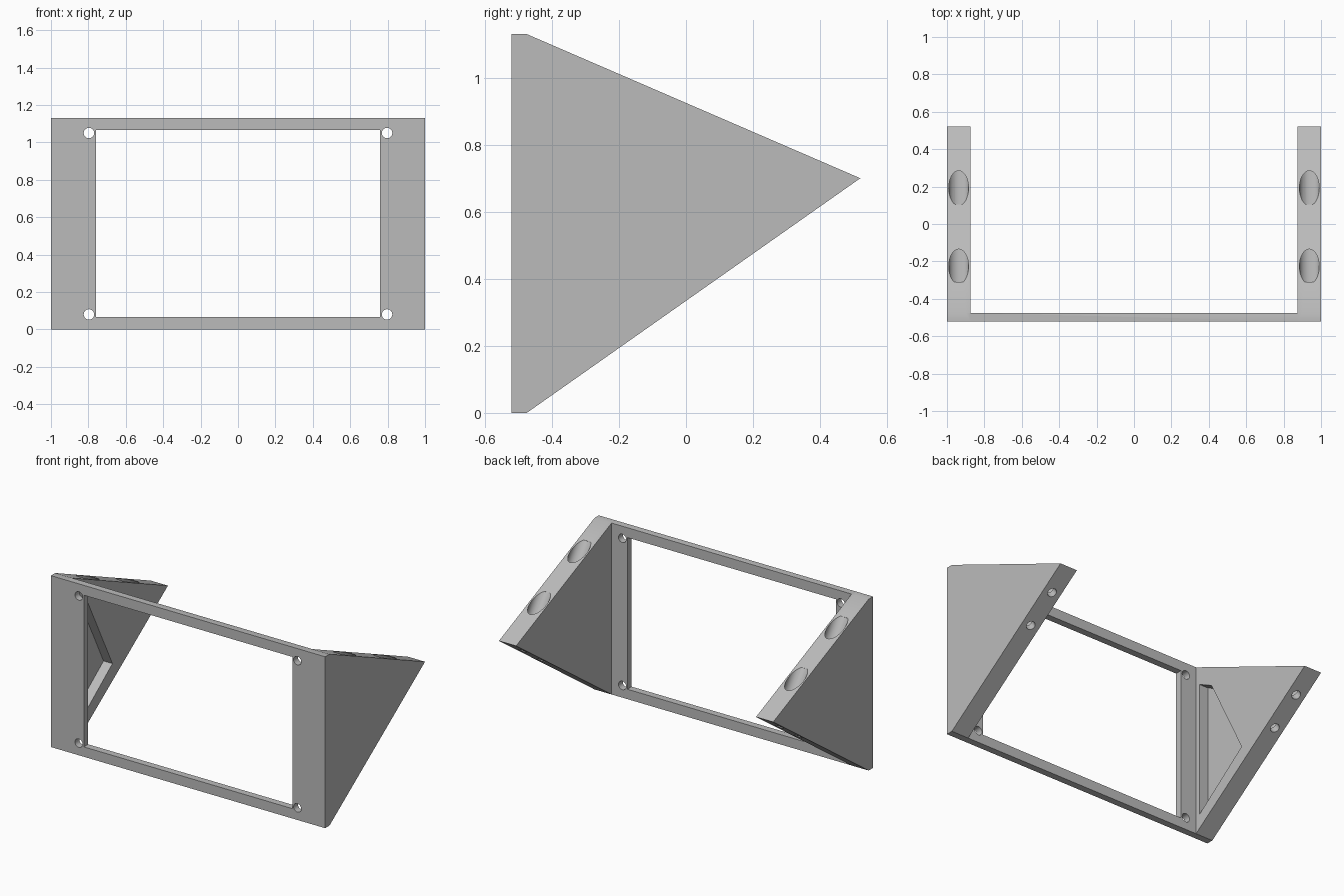
import bpy, bmesh, math
from mathutils import Matrix, Vector

old = bpy.data.objects.get("Cube")
if old:
    bpy.data.objects.remove(old, do_unlink=True)

GREY = (0.5, 0.5, 0.5, 1.0)
mat = bpy.data.materials.new("plain_grey")
mat.use_nodes = True
mat.diffuse_color = GREY
mat.node_tree.nodes["Principled BSDF"].inputs["Base Color"].default_value = GREY

FRONT, BACK, TIP = -0.52, -0.475, 0.52
HEIGHT, TIP_Z = 1.13, 0.70
WING = 0.125


def make_object(name, bm):
    bmesh.ops.recalc_face_normals(bm, faces=bm.faces)
    mesh = bpy.data.meshes.new(name)
    bm.to_mesh(mesh)
    bm.free()
    mesh.materials.append(mat)
    obj = bpy.data.objects.new(name, mesh)
    bpy.context.collection.objects.link(obj)
    return obj


def prism(name, profile, x0, x1):
    """Extrude a (y, z) profile along x."""
    bm = bmesh.new()
    face = bm.faces.new([bm.verts.new((x0, y, z)) for y, z in profile])
    ext = bmesh.ops.extrude_face_region(bm, geom=[face])
    verts = [g for g in ext["geom"] if isinstance(g, bmesh.types.BMVert)]
    bmesh.ops.translate(bm, verts=verts, vec=(x1 - x0, 0, 0))
    return make_object(name, bm)


def box(name, x, y0, y1, z0, z1):
    return prism(name, [(y0, z0), (y1, z0), (y1, z1), (y0, z1)], -x, x)


def rod(name, base, tilt, start, end, radius):
    """Cylinder along a tilted z axis, from start to end past the base."""
    bm = bmesh.new()
    matrix = (Matrix.Translation(base) @ Matrix.Rotation(tilt, 4, "X")
              @ Matrix.Translation((0, 0, (start + end) / 2)))
    bmesh.ops.create_cone(bm, cap_ends=True, segments=32, radius1=radius,
                          radius2=radius, depth=end - start, matrix=matrix)
    return make_object(name, bm)


def combine(target, other, operation):
    mod = target.modifiers.new(operation.lower(), "BOOLEAN")
    mod.operation, mod.solver, mod.object = operation, "EXACT", other
    bpy.context.view_layer.objects.active = target
    bpy.ops.object.modifier_apply(modifier=mod.name)
    bpy.data.objects.remove(other, do_unlink=True)


# Front plate joined with a pointed wing at each end
body = box("bracket_frame", 0.9, FRONT, BACK, 0, HEIGHT)
wing_profile = [(FRONT, 0), (BACK, 0), (TIP, TIP_Z), (BACK, HEIGHT), (FRONT, HEIGHT)]
for side in (-1, 1):
    wing = prism("wing", wing_profile, side * (1 - WING), side)
    combine(body, wing, "UNION")

# Window opening
combine(body, box("window", 0.76, FRONT - 0.1, BACK + 0.1, 0.065, 1.065), "DIFFERENCE")

# Corner screw holes through the plate
for x in (-0.797, 0.797):
    for z in (0.08, 1.05):
        hole = rod("corner_hole", (x, FRONT, z), -math.pi / 2, -0.05, 0.12, 0.028)
        combine(body, hole, "DIFFERENCE")

# Counterbored screw holes square to the lower slope of each wing
slope = math.atan2(TIP_Z, TIP - BACK)
for x in (-1 + WING / 2, 1 - WING / 2):
    for y, reach in ((0.367, 0.385), (0.172, 0.77)):
        base = Vector((x, y, (y - BACK) * math.tan(slope)))
        combine(body, rod("screw_hole", base, slope, -0.05, 0.1, 0.028), "DIFFERENCE")
        combine(body, rod("counterbore", base, slope, 0.05, reach, 0.053), "DIFFERENCE")

# Shallow pocket on the inner face of the right wing
pocket = prism("pocket", [(-0.444, 0.117), (-0.058, 0.407), (-0.334, 0.945), (-0.444, 1.0)],
               -0.94, -0.8)
combine(body, pocket, "DIFFERENCE")

# Smooth hole walls, crisp edges elsewhere
bpy.ops.object.select_all(action="DESELECT")
body.select_set(True)
bpy.context.view_layer.objects.active = body
bpy.ops.object.shade_smooth_by_angle(angle=math.radians(30))
